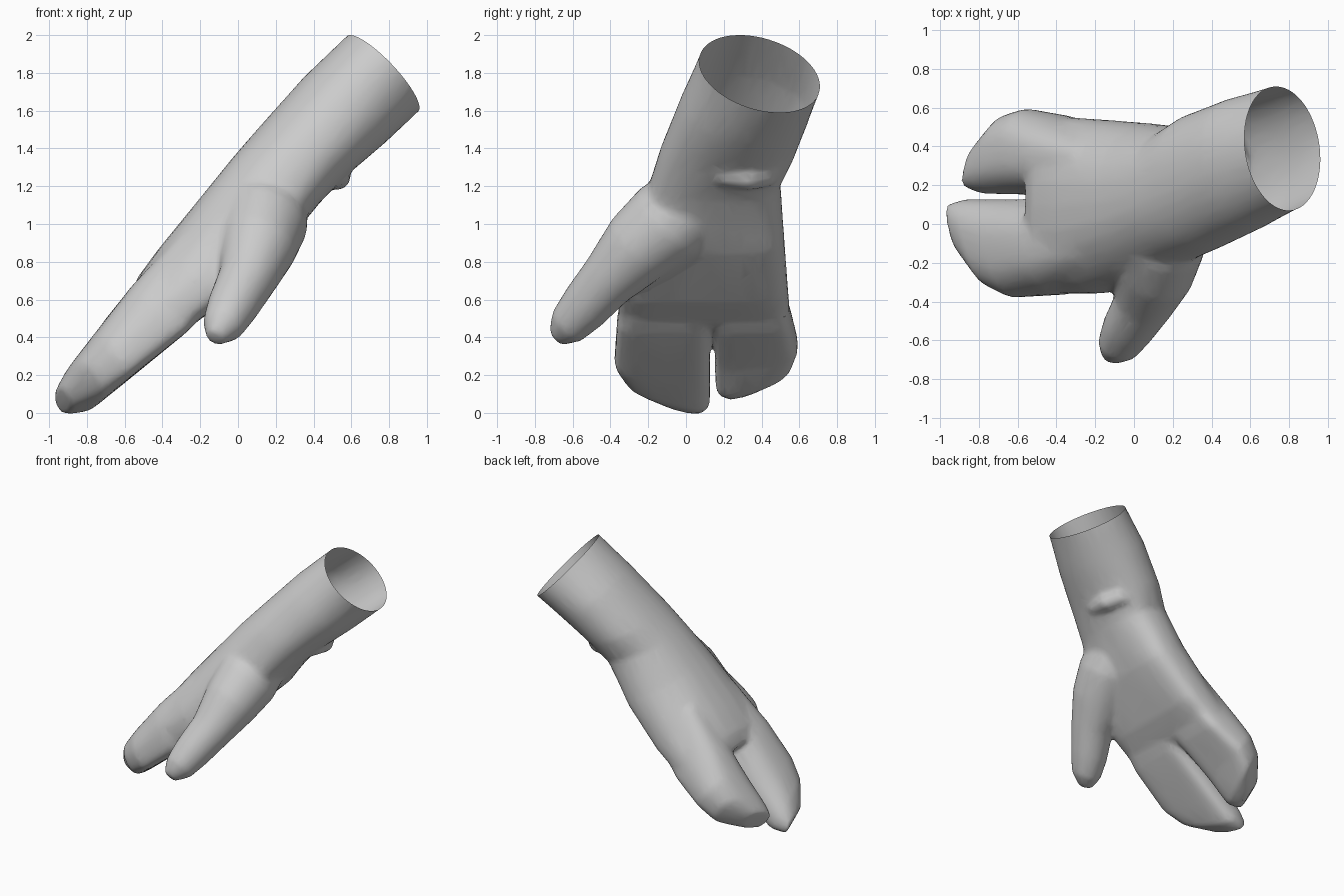
import bpy, bmesh, math
from mathutils import Vector

cube = bpy.data.objects.get("Cube")
if cube:
    bpy.data.objects.remove(cube, do_unlink=True)

mat = bpy.data.materials.new("plain grey")
mat.use_nodes = True
grey = (0.6, 0.6, 0.6, 1)
mat.diffuse_color = grey
mat.node_tree.nodes["Principled BSDF"].inputs["Base Color"].default_value = grey

bm = bmesh.new()
SIDES = 32


def loft(sections):
    """Closed tube through (centre, u, v, squareness, dome) cross-sections.
    Dome moves the two sides towards -u, which flattens the underside."""
    rings = []
    for c, u, v, power, dome in sections:
        ring = []
        for i in range(SIDES):
            a = 2 * math.pi * i / SIDES
            ca, sa = math.cos(a), math.sin(a)
            p = c + u * (math.copysign(abs(ca) ** (2 / power), ca) - dome * sa * sa) \
                  + v * math.copysign(abs(sa) ** (2 / power), sa)
            ring.append(bm.verts.new(p))
        rings.append(ring)
    faces = [bm.faces.new(rings[0]), bm.faces.new(rings[-1])]
    for r, s in zip(rings, rings[1:]):
        for i in range(SIDES):
            j = (i + 1) % SIDES
            faces.append(bm.faces.new((r[i], r[j], s[j], s[i])))
    bmesh.ops.recalc_face_normals(bm, faces=faces)


def slab(tx, tz, bx, bz, y0, y1, power=2.7, dome=0.4, back=0.0):
    """Section given by its upper and lower edge points and y range."""
    c = Vector(((tx + bx) / 2, (y0 + y1) / 2, (tz + bz) / 2))
    u = Vector(((tx - bx) / 2, 0, (tz - bz) / 2))
    return c, u, Vector((-back, (y1 - y0) / 2, -back)), power, dome


# Cuff and palm; the first ring lies beyond the rim and is cut off later
rim_c, rim_u, rim_v = Vector((0.765, 0.39, 1.795)), Vector((-0.19, -0.03, 0.20)), Vector((-0.05, 0.32, -0.05))
axis = rim_u.cross(rim_v).normalized()
if axis.z < 0:
    axis.negate()
loft([
    (rim_c + axis * 0.15, rim_u, rim_v, 2, 0),
    (rim_c, rim_u, rim_v, 2, 0),
    slab(0.35, 1.78, 0.78, 1.43, -0.03, 0.65, 2.1, 0, 0.04),
    slab(0.10, 1.50, 0.58, 1.26, -0.135, 0.57, 2.2, 0.05, 0.02),
    slab(-0.03, 1.35, 0.44, 1.12, -0.19, 0.50, 2.3, 0.15),
    slab(-0.20, 1.14, 0.21, 0.84, -0.30, 0.52, 2.4, 0.35),
    slab(-0.42, 0.87, -0.07, 0.58, -0.36, 0.54, 2.6),
    slab(-0.53, 0.72, -0.24, 0.47, -0.36, 0.55),
    slab(-0.57, 0.62, -0.36, 0.43, -0.28, 0.48),
])

# Broad front finger, its tip leaning towards the gap
loft([
    slab(-0.31, 0.95, 0.00, 0.70, -0.28, 0.10),
    slab(-0.565, 0.67, -0.28, 0.42, -0.365, 0.13),
    slab(-0.76, 0.42, -0.60, 0.16, -0.38, 0.128, 2.7, 0.35, 0.03),
    slab(-0.89, 0.25, -0.75, 0.04, -0.32, 0.128, 2.7, 0.2, 0.06),
    slab(-0.965, 0.12, -0.90, 0.00, -0.14, 0.10, 2.5, 0.0, 0.03),
])

# Rear finger, leaning the other way
loft([
    slab(-0.31, 0.95, 0.00, 0.70, 0.15, 0.47),
    slab(-0.565, 0.67, -0.28, 0.42, 0.14, 0.56),
    slab(-0.70, 0.50, -0.52, 0.24, 0.155, 0.595, 2.7, 0.35, -0.03),
    slab(-0.81, 0.35, -0.66, 0.11, 0.158, 0.56, 2.7, 0.2, -0.06),
    slab(-0.885, 0.23, -0.79, 0.075, 0.19, 0.40, 2.5, 0.0, -0.03),
])

# Thumb, rooted deep inside the heel of the palm
thumb = [(0.17, 0.22, 1.25, 0.10), (0.18, 0.08, 1.15, 0.20), (0.14, -0.08, 1.02, 0.235),
         (0.105, -0.25, 0.88, 0.205), (0.05, -0.41, 0.71, 0.155), (-0.03, -0.54, 0.56, 0.135),
         (-0.08, -0.63, 0.46, 0.11), (-0.12, -0.69, 0.395, 0.05)]
loft([(Vector((x, y, z)), Vector((0, -0.68, 0.73)) * r, Vector((0.96, -0.2, -0.19)) * r, 2, 0)
      for x, y, z, r in thumb])

# Pleat of cloth under the wrist
pleat = [(0.36, 0.51, 1.36, 0.05), (0.46, 0.47, 1.28, 0.075), (0.525, 0.34, 1.25, 0.075),
         (0.52, 0.18, 1.265, 0.065), (0.43, 0.00, 1.30, 0.04)]
loft([(Vector((x, y, z)), Vector((0.7, 0, -0.7)) * r, Vector((0.7, 0, 0.7)) * r, 2, 0)
      for x, y, z, r in pleat])

mesh = bpy.data.meshes.new("mitten")
bm.to_mesh(mesh)
bm.free()
mitten = bpy.data.objects.new("mitten", mesh)
bpy.context.collection.objects.link(mitten)

# Merge the parts into one skin, soften the joins, thin out the faces
m = mitten.modifiers.new("merge", 'REMESH')
m.mode = 'VOXEL'
m.voxel_size = 0.014
m = mitten.modifiers.new("soften", 'SMOOTH')
m.factor = 0.5
m.iterations = 22
m = mitten.modifiers.new("thin", 'DECIMATE')
m.ratio = 0.08
deps = bpy.context.evaluated_depsgraph_get()
skin = bpy.data.meshes.new_from_object(mitten.evaluated_get(deps))
mitten.modifiers.clear()
mitten.data = skin
bpy.data.meshes.remove(mesh)

# Cut the cuff open at its rim
bm = bmesh.new()
bm.from_mesh(skin)
bmesh.ops.bisect_plane(bm, geom=bm.verts[:] + bm.edges[:] + bm.faces[:],
                       plane_co=rim_c, plane_no=axis, clear_outer=True)
bm.to_mesh(skin)
bm.free()
skin.materials.clear()
skin.materials.append(mat)

bpy.ops.object.select_all(action='DESELECT')
mitten.select_set(True)
bpy.context.view_layer.objects.active = mitten
bpy.ops.object.shade_smooth_by_angle(angle=math.radians(35))
